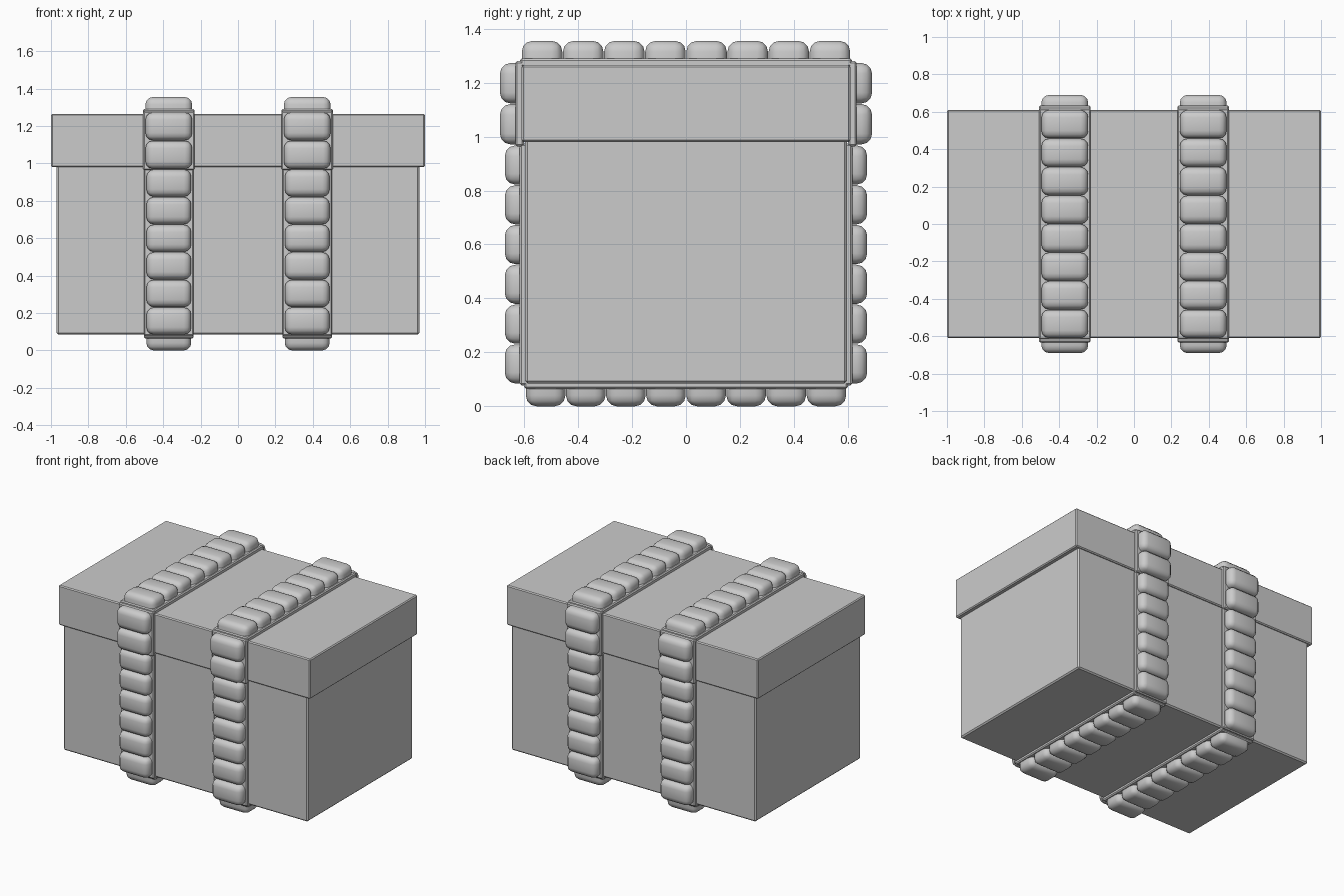
import bpy, bmesh, math
from mathutils import Matrix, Vector

cube = bpy.data.objects.get("Cube")
if cube:
    bpy.data.objects.remove(cube, do_unlink=True)

grey = bpy.data.materials.new("plain grey")
grey.use_nodes = True
COLOUR = (0.6, 0.6, 0.6, 1)
grey.diffuse_color = COLOUR
grey.node_tree.nodes["Principled BSDF"].inputs["Base Color"].default_value = COLOUR


def finish(name, bm):
    bmesh.ops.recalc_face_normals(bm, faces=bm.faces)
    mesh = bpy.data.meshes.new(name)
    bm.to_mesh(mesh)
    bm.free()
    mesh.materials.append(grey)
    obj = bpy.data.objects.new(name, mesh)
    bpy.context.collection.objects.link(obj)
    bpy.ops.object.select_all(action="DESELECT")
    obj.select_set(True)
    bpy.context.view_layer.objects.active = obj
    bpy.ops.object.shade_smooth_by_angle(angle=math.radians(35))
    return obj


def add_box(bm, lo, hi, bevel, segments=1, outer_only=False):
    """Bevelled box; outer_only leaves the ring of edges at the lowest z sharp."""
    part = bmesh.new()
    lo, hi = Vector(lo), Vector(hi)
    bmesh.ops.create_cube(part, size=1, matrix=Matrix.Translation((lo + hi) / 2)
                          @ Matrix.Diagonal((*(hi - lo), 1)))
    edges = [e for e in part.edges
             if not outer_only or max(v.co.z for v in e.verts) > lo.z + 0.001]
    bmesh.ops.bevel(part, geom=edges, offset=bevel, segments=segments,
                    profile=0.5, affect="EDGES")
    temp = bpy.data.meshes.new("temp")
    part.to_mesh(temp)
    part.free()
    bm.from_mesh(temp)
    bpy.data.meshes.remove(temp)


def box(name, lo, hi, bevel):
    bm = bmesh.new()
    add_box(bm, lo, hi, bevel)
    finish(name, bm)


def padded_strap(name, frame, length, count, depth, x, wide, pad=0.125):
    """Backing strip with a row of pads, made along y and rising in z,
    then turned onto one side of the chest by frame."""
    bm = bmesh.new()
    half = length / 2
    pitch = length / count
    # Thin backing strip
    add_box(bm, (-wide, -half - 0.006, -0.012), (wide, half + 0.006, 0.02), 0.007)
    # Pads
    for i in range(count):
        y = -half + i * pitch
        add_box(bm, (-pad, y + 0.001, 0), (pad, y + pitch - 0.001, depth),
                0.04, 3, True)
    bm.transform(Matrix.Translation((x, 0, 0)) @ frame)
    finish(name, bm)


# Chest and lid
box("chest_body", (-0.97, -0.597, 0.085), (0.97, 0.597, 0.99), 0.009)
box("chest_lid", (-1, -0.61, 0.98), (1, 0.61, 1.265), 0.007)


def frame(y, z, degrees):
    return Matrix.Translation((0, y, z)) @ Matrix.Rotation(math.radians(degrees), 4, "X")


# Two straps wrapped round the chest
for side, x in (("right", -0.37), ("left", 0.37)):
    padded_strap(f"{side}_lid_top_strap", frame(0, 1.27, 0), 1.22, 8, 0.085, x, 0.138)
    padded_strap(f"{side}_bottom_strap", frame(0, 0.085, 180), 1.19, 8, 0.085, x, 0.133, 0.12)
    for end, sign in (("front", -1), ("back", 1)):
        turn = -90 * sign
        padded_strap(f"{side}_{end}_lid_strap", frame(sign * 0.613, 1.122, turn),
                     0.304, 2, 0.077, x, 0.138)
        padded_strap(f"{side}_{end}_body_strap", frame(sign * 0.597, 0.526, turn),
                     0.885, 6, 0.075, x, 0.133, 0.12)
